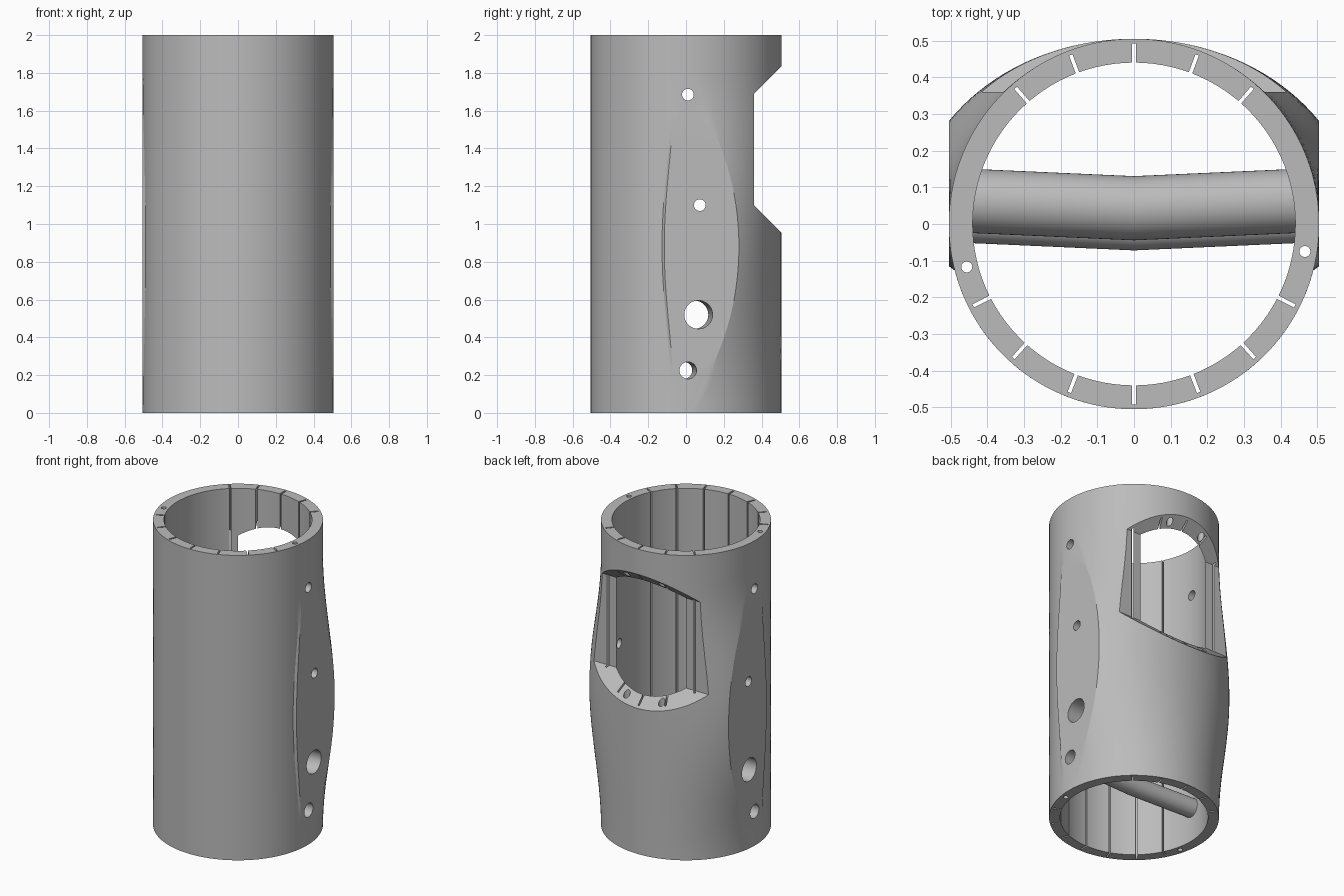
import bpy, bmesh, math
from mathutils import Matrix

if "Cube" in bpy.data.objects:
    bpy.data.objects.remove(bpy.data.objects["Cube"])

R, BORE, TOP = 0.505, 0.44, 2.0

mat = bpy.data.materials.new("plain grey")
mat.diffuse_color = (0.5, 0.5, 0.5, 1)
mat.use_nodes = True
mat.node_tree.nodes["Principled BSDF"].inputs["Base Color"].default_value = mat.diffuse_color


def make(name, bm):
    bmesh.ops.recalc_face_normals(bm, faces=bm.faces)
    me = bpy.data.meshes.new(name)
    bm.to_mesh(me)
    bm.free()
    ob = bpy.data.objects.new(name, me)
    bpy.context.collection.objects.link(ob)
    me.materials.append(mat)
    return ob


def loft(name, rings):
    """Closed solid through rings of equal point count."""
    bm = bmesh.new()
    vs = [[bm.verts.new(p) for p in ring] for ring in rings]
    n = len(vs[0])
    for a, b in zip(vs, vs[1:]):
        for i in range(n):
            j = (i + 1) % n
            bm.faces.new((a[i], a[j], b[j], b[i]))
    bm.faces.new(vs[0][::-1])
    bm.faces.new(vs[-1])
    return make(name, bm)


def combine(ob, other, op):
    m = ob.modifiers.new(op, 'BOOLEAN')
    m.operation, m.solver, m.object = op, 'EXACT', other
    bpy.context.view_layer.objects.active = ob
    bpy.ops.object.modifier_apply(modifier=m.name)
    bpy.data.objects.remove(other)


def bent_rod(name, y, z, r, half):
    """Rod across x, bent towards the front at its middle."""
    rings = []
    for x in (-half, 0, half):
        yc = y + 0.045 * abs(x)
        rings.append([(x, yc + r * math.cos(t * math.pi / 24),
                       z + r * math.sin(t * math.pi / 24)) for t in range(48)])
    return loft(name, rings)


def rod(name, r, length, centre, axis='Z', seg=32):
    bm = bmesh.new()
    rot = Matrix.Rotation(math.pi / 2, 4, 'Y') if axis == 'X' else Matrix()
    bmesh.ops.create_cone(bm, cap_ends=True, segments=seg, radius1=r, radius2=r,
                          depth=length, matrix=Matrix.Translation(centre) @ rot)
    return make(name, bm)


def section(z):
    """Outer outline: circle swelling to a flat-sided ellipse on both sides."""
    t = (z - 0.88) / 0.9
    w = 0.5 * (1 + math.cos(math.pi * t)) if abs(t) < 1 else 0.0
    a = R + 0.102 * w
    yb = R * math.sqrt(max(0, 1 - (R / a) ** 2))
    yf = 0.06 + 0.055 * w
    k = min(1, w * 6)
    half = []
    t0 = math.asin(yb / R)
    for i in range(40):                       # back arc
        ang = math.pi / 2 + (t0 - math.pi / 2) * i / 40
        half.append((a * math.cos(ang), R * math.sin(ang)))
    for i in range(9):                        # flat side pad
        y = yb + (-yf - yb) * i / 8
        c = math.sqrt(R * R - y * y)
        half.append((c + (R - c) * k, y))
    t1 = math.asin(-(yf + 0.012) / R)
    for i in range(41):                       # front arc
        ang = t1 + (-math.pi / 2 - t1) * i / 40
        half.append((R * math.cos(ang), R * math.sin(ang)))
    pts = half + [(-x, y) for x, y in half[-2:0:-1]]
    return [(x, y, z) for x, y in pts]


# outer shell
body = loft("tube_body", [section(TOP * i / 40) for i in range(41)])

# bore with narrow vertical grooves
slots = sorted(math.radians(d % 360) for d in
               (49, 69.5, 90, 110.5, 131, 207, 228, 249, 270, 291, 312, 333))
hw = 0.005
prof = []
for i, s in enumerate(slots):
    for side, r in ((-1, BORE), (-1, 0.492), (1, 0.492), (1, BORE)):
        t = s + side * hw / r
        prof.append((r * math.cos(t), r * math.sin(t)))
    nxt = slots[(i + 1) % len(slots)] + (2 * math.pi if i == len(slots) - 1 else 0)
    steps = max(3, round((nxt - s) / 0.06))
    for j in range(1, steps):
        t = s + (nxt - s) * j / steps
        prof.append((BORE * math.cos(t), BORE * math.sin(t)))
combine(body, loft("bore", [[(x, y, z) for x, y in prof] for z in (-0.1, 2.1)]), 'DIFFERENCE')

# bent cross pipes with through holes
pipes = ((0.043, 0.52, 0.0875, 0.075), (-0.012, 0.225, 0.06, 0.045))
for y, z, r, h in pipes:
    combine(body, bent_rod("cross_pipe", y, z, r, 0.465), 'UNION')
for y, z, r, h in pipes:
    combine(body, bent_rod("pipe_hole", y, z, h, 0.7), 'DIFFERENCE')

# back window with sloping ends
win = [(0.36, 1.1), (0.36, 1.69), (0.6, 1.93), (0.6, 0.86)]
combine(body, loft("window", [[(x, y, z) for y, z in win] for x in (-0.8, 0.8)]), 'DIFFERENCE')

# small side holes
for y, z in ((0.01, 1.685), (0.073, 1.1)):
    combine(body, rod("side_hole", 0.031, 1.6, (0, y, z), 'X'), 'DIFFERENCE')

# long vertical holes in the wall, and short ones in the window ends
for x, y in ((-0.456, -0.117), (0.466, -0.075)):
    combine(body, rod("wall_hole", 0.015, 2.4, (x, y, 1)), 'DIFFERENCE')
for x, y in ((0.108, 0.458), (-0.14, 0.45)):
    combine(body, rod("window_hole", 0.02, 1.1, (x, y, 1.395)), 'DIFFERENCE')

bpy.ops.object.select_all(action='DESELECT')
body.select_set(True)
bpy.context.view_layer.objects.active = body
bpy.ops.object.shade_smooth_by_angle(angle=math.radians(20))
